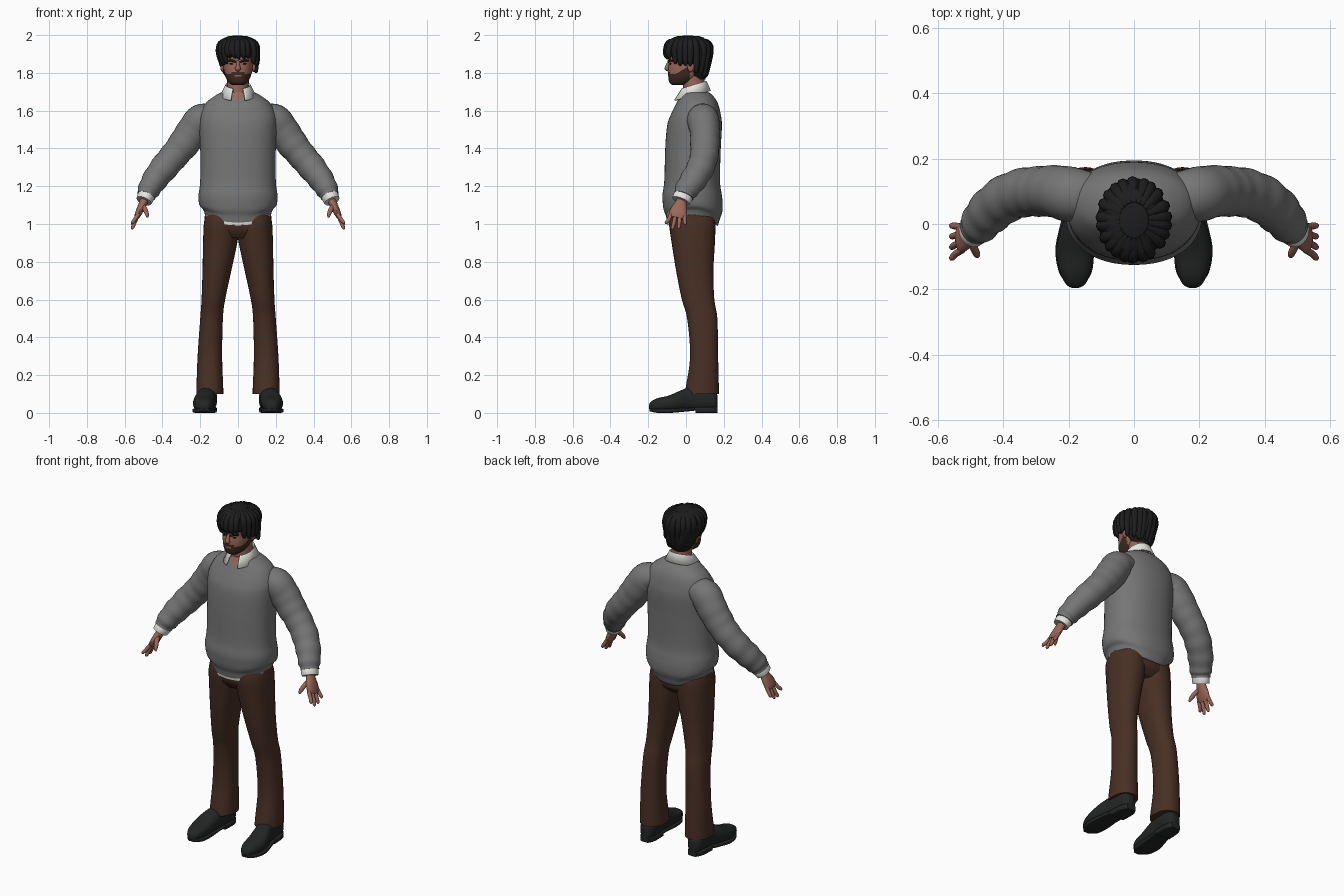
import bpy, bmesh, math, random
from mathutils import Vector

random.seed(4)
if "Cube" in bpy.data.objects:
    bpy.data.objects.remove(bpy.data.objects["Cube"])


def material(name, r, g, b):
    m = bpy.data.materials.new(name)
    m.use_nodes = True
    m.diffuse_color = (r, g, b, 1)
    bsdf = next(n for n in m.node_tree.nodes if n.type == 'BSDF_PRINCIPLED')
    bsdf.inputs["Base Color"].default_value = (r, g, b, 1)
    bsdf.inputs["Roughness"].default_value = 0.8
    return m


wool = material("grey wool", .18, .18, .18)
cloth = material("brown cloth", .065, .029, .018)
skin = material("skin", .33, .135, .1)
black = material("black hair", .012, .012, .013)
beard = material("brown beard", .05, .024, .016)
leather = material("dark leather", .017, .018, .018)
white = material("white cotton", .78, .78, .75)


def finish(name, bm, mats, rule=None):
    """Turn a bmesh into a smooth object, colouring faces by a rule."""
    bmesh.ops.recalc_face_normals(bm, faces=bm.faces)
    if rule:
        for f in bm.faces:
            f.material_index = rule(f.calc_center_median())
    me = bpy.data.meshes.new(name)
    bm.to_mesh(me)
    bm.free()
    for m in mats:
        me.materials.append(m)
    ob = bpy.data.objects.new(name, me)
    bpy.context.collection.objects.link(ob)
    bpy.ops.object.select_all(action='DESELECT')
    ob.select_set(True)
    bpy.context.view_layer.objects.active = ob
    bpy.ops.object.shade_smooth_by_angle(angle=math.radians(50))
    return ob


def dense(rows, k):
    """Smooth interpolation through rows of numbers."""
    out = []
    for i in range(len(rows) - 1):
        quad = zip(rows[max(i - 1, 0)], rows[i], rows[i + 1], rows[min(i + 2, len(rows) - 1)])
        quad = list(quad)
        for j in range(k):
            t = j / k
            out.append([b + .5 * t * (c - a + t * (2*a - 5*b + 4*c - d + t * (3*(b - c) + d - a)))
                        for a, b, c, d in quad])
    return out + [list(rows[-1])]


def skin_rings(rings, cap=True):
    bm = bmesh.new()
    loops = [[bm.verts.new(p) for p in ring] for ring in rings]
    n = len(loops[0])
    for lo, hi in zip(loops, loops[1:]):
        for i in range(n):
            bm.faces.new((lo[i], lo[(i + 1) % n], hi[(i + 1) % n], hi[i]))
    if cap:
        bm.faces.new(loops[0])
        bm.faces.new(loops[-1])
    return bm


def loft(rows, axis='z', n=32, k=4, power=2, deform=None, cap=True):
    """Rows are (position on axis, x low, x high, other low, other high)."""
    rings = []
    for t, a0, a1, b0, b1 in dense(rows, k):
        ring = []
        for i in range(n):
            ang = 2 * math.pi * i / n
            c, s = math.cos(ang), math.sin(ang)
            a = (a0 + a1) / 2 + (a1 - a0) / 2 * math.copysign(abs(c) ** (2 / power), c)
            b = (b0 + b1) / 2 + (b1 - b0) / 2 * math.copysign(abs(s) ** (2 / power), s)
            p = Vector((a, b, t) if axis == 'z' else (a, t, b))
            ring.append(deform(p) if deform else p)
        rings.append(ring)
    return skin_rings(rings, cap)


def tube(rows, n=16, k=4, ripple=0):
    """Rows are (x, y, z, radius towards y, radius across)."""
    rows = dense(rows, k)
    pts = [Vector(r[:3]) for r in rows]
    rings = []
    for i, r in enumerate(rows):
        d = (pts[min(i + 1, len(pts) - 1)] - pts[max(i - 1, 0)]).normalized()
        side = Vector((1, 0, 0)) if abs(d.y) > .85 else Vector((0, 1, 0))
        u = (side - d * side.dot(d)).normalized()
        v = d.cross(u)
        w = 1 + ripple * math.sin(i * 1.3) * (i / len(rows))
        rings.append([pts[i] + (u * math.cos(q) * r[3] + v * math.sin(q) * r[4]) * w
                      for q in (2 * math.pi * j / n for j in range(n))])
    return skin_rings(rings)


def flip(rows, s):
    return [(s * r[0],) + tuple(r[1:]) for r in rows]


def ball(name, loc, size, mat):
    bm = bmesh.new()
    bmesh.ops.create_uvsphere(bm, u_segments=16, v_segments=10, radius=1)
    for v in bm.verts:
        v.co = Vector(loc) + Vector(a * b for a, b in zip(v.co, size))
    finish(name, bm, [mat])


def wide(rows):
    return [(z, -h, h, y0, y1) for z, h, y0, y1 in rows]


# Sweater body, with a hem that dips at the front and back
def hem(p, low=1.12):
    w = min(1, max(0, (low - p.z) / .06))
    s = (p.y - .035) / .14
    p.z -= (.045 if s < 0 else .07) * min(1, s * s) * w
    return p


sweater = wide([(1.05, .175, -.1, .165), (1.075, .184, -.106, .178), (1.1, .204, -.12, .194),
                (1.15, .209, -.125, .19), (1.23, .2, -.115, .18), (1.4, .2, -.11, .184),
                (1.52, .205, -.1, .19), (1.58, .2, -.08, .184), (1.64, .17, -.05, .168),
                (1.68, .12, -.03, .142), (1.7, .08, -.02, .115)])
finish("sweater_body", loft(sweater, n=96, k=6, power=2.2, deform=hem), [wool, skin],
       lambda c: int(c.y < .03 and c.z > 1.65 + abs(c.x) * 1.1))

# Shirt tail below the hem
tail = wide([(1.033, .172, -.097, .15), (1.06, .175, -.1, .155), (1.08, .175, -.1, .155)])
finish("shirt_tail", loft(tail, n=48, power=2.2, deform=hem, cap=False), [white])

# Shirt collar, a folded strip left open at the front
bm = bmesh.new()
strip = []
for i in range(41):
    a = math.radians(24 + 312 * i / 40)
    s, c, back = math.sin(a), math.cos(a), (1 - math.cos(a)) / 2
    strip.append([bm.verts.new(p) for p in (
        (.058 * s, .04 - .062 * c, 1.69 + .03 * back),
        (.066 * s, .04 - .069 * c, 1.712 + .042 * back),
        (.092 * s, .03 - .098 * c, 1.652 + .052 * back))])
for l, r in zip(strip, strip[1:]):
    for j in range(2):
        bm.faces.new((l[j], r[j], r[j + 1], l[j + 1]))
fold = finish("shirt_collar", bm, [white]).modifiers.new("thickness", 'SOLIDIFY')
fold.thickness, fold.offset = .008, 0

# Trousers
seat = wide([(.925, .1, -.055, .12), (.96, .16, -.08, .152), (1.0, .178, -.09, .157), (1.08, .172, -.088, .15)])
finish("trouser_seat", loft(seat, power=2.2), [cloth])
leg = [(.1, .078, .22, -.004, .174), (.13, .078, .22, -.002, .174), (.3, .084, .214, .022, .17),
       (.5, .08, .2, .006, .166), (.6, .068, .193, -.022, .15), (.75, .036, .188, -.052, .145),
       (.9, .004, .185, -.076, .153), (1.0, -.01, .181, -.09, .156), (1.05, -.01, .17, -.085, .15)]
shoe = [(-.196, .17, .19, .022, .042), (-.185, .15, .208, .012, .06), (-.15, .133, .226, .008, .078),
        (-.09, .124, .238, .008, .092), (-.03, .12, .23, .01, .118), (.02, .117, .214, .012, .135),
        (.1, .11, .206, .012, .135), (.15, .118, .198, .012, .12), (.168, .138, .178, .02, .09)]
sole = [(-.192, .16, .198, .008, .026), (-.15, .13, .229, 0, .024), (-.08, .122, .241, 0, .024),
        (-.01, .122, .228, .006, .026), (.05, .116, .212, .012, .03)]
heel = [(.05, .114, .212, 0, .032), (.13, .113, .206, 0, .032), (.168, .13, .186, 0, .032)]
arm = [(.12, .085, 1.57, .07, .06), (.19, .09, 1.553, .084, .085), (.24, .1, 1.49, .08, .086),
       (.285, .1, 1.427, .077, .082), (.335, .097, 1.365, .075, .076), (.39, .078, 1.3, .073, .074),
       (.44, .04, 1.235, .07, .067), (.473, .002, 1.18, .062, .058), (.486, -.012, 1.15, .052, .048)]
cuff = [(.478, -.006, 1.165, .048, .045), (.49, -.018, 1.14, .052, .045), (.498, -.026, 1.122, .049, .042)]
palm = [(.488, -.015, 1.15, .028, .023), (.5, -.025, 1.115, .03, .022), (.516, -.036, 1.08, .043, .02),
        (.53, -.044, 1.05, .046, .017), (.537, -.048, 1.032, .036, .012)]

for s, side in ((1, "left"), (-1, "right")):
    def mirrored(rows):
        return [(t, s * a0, s * a1, b0, b1) for t, a0, a1, b0, b1 in rows]

    finish(side + "_trouser_leg", loft(mirrored(leg), power=2.2), [cloth])
    finish(side + "_shoe", loft(mirrored(shoe), 'y', power=2.4), [leather])
    finish(side + "_shoe_sole", loft(mirrored(sole), 'y', power=5), [leather])
    finish(side + "_shoe_heel", loft(mirrored(heel), 'y', power=6), [leather])
    finish(side + "_sleeve", tube(flip(arm, s), n=28, k=5, ripple=.045), [wool])
    finish(side + "_shirt_cuff", tube(flip(cuff, s), n=24), [white])
    finish(side + "_palm", tube(flip(palm, s)), [skin])
    # Four fingers fanned along y, then the thumb
    for i, tip in enumerate((1.0, .972, .975, .995)):
        y = -.08 + .024 * i
        ty = -.104 + .033 * i
        bend = [(.527, y, 1.052, .011, .011), (.547, (y + ty) / 2, (1.045 + tip) / 2, .0105, .0105),
                (.558, ty, tip + .008, .009, .009), (.558, ty, tip, .004, .004)]
        finish(f"{side}_finger_{i + 1}", tube(flip(bend, s), n=10), [skin])
    thumb = [(.505, -.04, 1.1, .016, .014), (.492, -.07, 1.078, .013, .013),
             (.482, -.092, 1.052, .011, .011), (.479, -.1, 1.035, .005, .005)]
    finish(side + "_thumb", tube(flip(thumb, s), n=10), [skin])
    # Ears, eyes and brows
    ball(side + "_ear", (s * .083, .025, 1.835), (.011, .019, .03), skin)
    ball(side + "_eye", (s * .032, -.081, 1.848), (.012, .006, .005), black)
    brow = [(.012, -.094, 1.857, .005, .005), (.034, -.088, 1.866, .006, .006), (.056, -.07, 1.864, .003, .003)]
    finish(side + "_brow", tube(flip(brow, s), n=8), [black])

# Head with the beard coloured on the jaw
head = wide([(1.735, .03, -.072, -.01), (1.75, .05, -.088, .03), (1.78, .067, -.094, .075),
             (1.82, .076, -.094, .1), (1.86, .08, -.09, .115), (1.9, .086, -.095, .12),
             (1.95, .08, -.085, .115), (1.98, .05, -.05, .08)])


def jaw(c):
    lips = abs(c.x) < .02 and 1.78 < c.z < 1.787
    edge = 1.793 + .5 * max(0, c.y + .06) + (.014 if abs(c.x) < .035 else 0)
    return int(c.y < .02 and c.z < edge and not lips)


finish("head", loft(head, n=80, k=8, power=2.15), [skin, beard], jaw)
neck = [(0, .05, 1.66, .062, .062), (0, .042, 1.72, .057, .057), (0, .04, 1.8, .058, .058)]
finish("neck", tube(neck, n=24), [skin])
nose = [(0, -.085, 1.862, .008, .008), (0, -.097, 1.84, .01, .01),
        (0, -.101, 1.822, .012, .015), (0, -.092, 1.813, .006, .01)]
finish("nose", tube(nose, n=12), [skin])


# Hair cap, trimmed around the face and ears
def wave(p):
    f = 1 + .022 * math.sin(9 * math.atan2(p.x, p.y) + 30 * p.z)
    return Vector((p.x * f - .004, .012 + (p.y - .012) * f, p.z))


cap = wide([(1.765, .05, .02, .1), (1.8, .074, -.01, .116), (1.84, .092, -.05, .127),
            (1.88, .102, -.1, .135), (1.92, .106, -.112, .138), (1.96, .094, -.1, .124),
            (1.985, .066, -.068, .092), (1.997, .025, -.015, .035)])
bm = loft(cap, n=64, k=5, deform=wave)
trim = []
for f in bm.faces:
    c = f.calc_center_median()
    if c.z < (1.89 if c.y < -.04 else 1.85 if c.y < .042 else 0):
        trim.append(f)
bmesh.ops.delete(bm, geom=trim, context='FACES')
shell = finish("hair_cap", bm, [black]).modifiers.new("thickness", 'SOLIDIFY')
shell.thickness, shell.offset = .02, -1

# Locks swept from the crown to the hairline
for i in range(22):
    a = 2 * math.pi * i / 22 + random.uniform(-.08, .08)
    s, c = math.sin(a), -math.cos(a)
    low = 1.878 if c < -.75 else 1.842 if c < .35 else 1.775 + .02 * abs(s)
    low += random.uniform(-.008, .008)
    tuck = .8 if low < 1.8 else .96
    lock = [(.04 * s, .012 + .05 * c, 1.985, .012, .012), (.09 * s, .012 + .102 * c, 1.955, .02, .018),
            (.1 * s, .012 + .116 * c, 1.91, .018, .018),
            (.1 * s * tuck + .006, .012 + .12 * c * tuck, low + .015, .012, .012),
            (.096 * s * tuck + .012, .012 + .114 * c * tuck, low, .003, .003)]
    finish(f"hair_lock_{i + 1}", tube(lock, n=8), [black])
